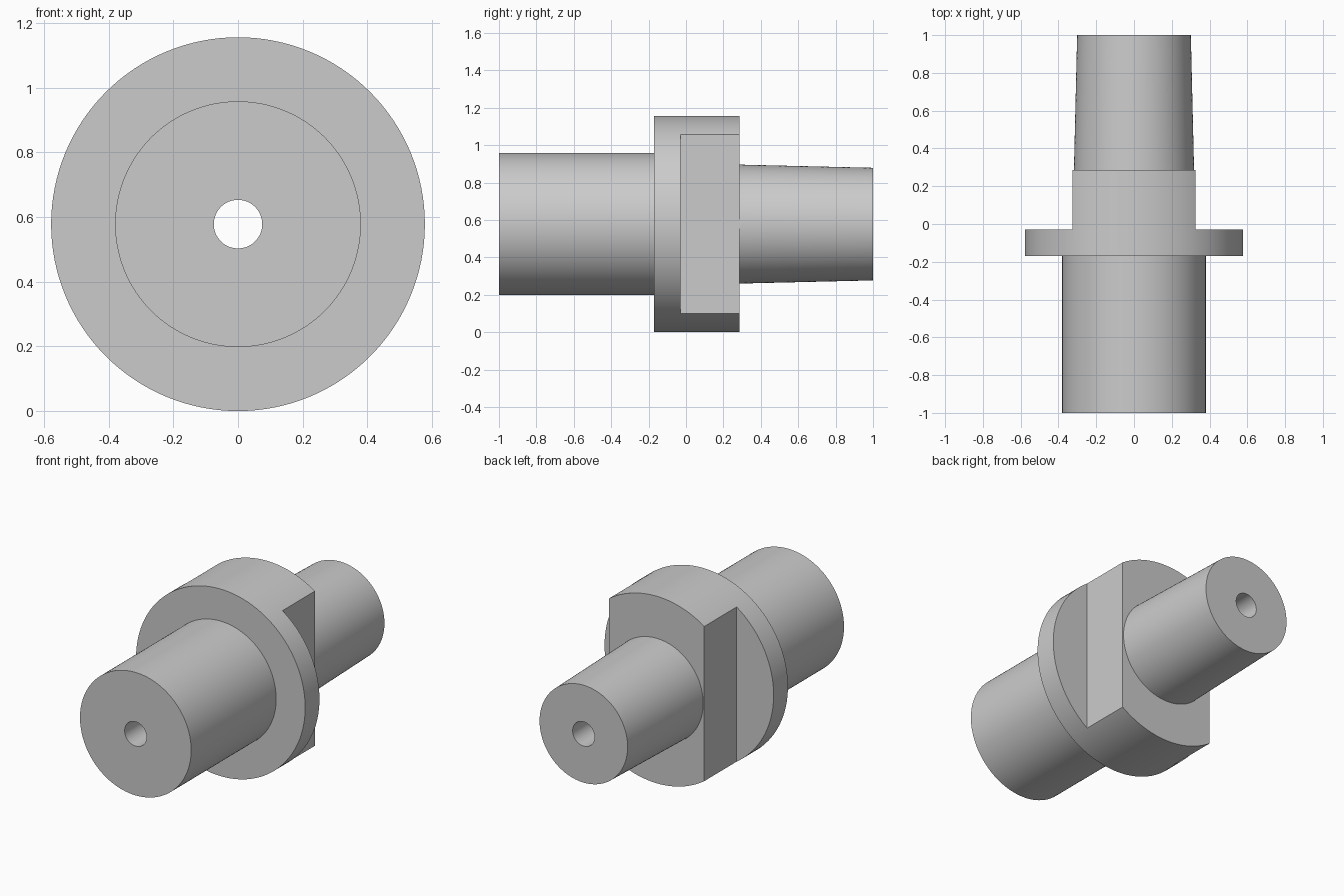
import bpy, bmesh, math
from mathutils import Matrix, Vector

cube = bpy.data.objects.get("Cube")
if cube:
    bpy.data.objects.remove(cube, do_unlink=True)

AXIS_Z = 0.578      # height of the shaft axis
FLANGE_R = 0.578
BORE_R = 0.075
FLAT_X = 0.325      # distance of the flange flats from the axis
FLAT_Y = -0.03      # where the flats begin
COLLAR_BACK = 0.286

steel = bpy.data.materials.new("plain_grey")
steel.use_nodes = True
grey = (0.6, 0.6, 0.6, 1)
steel.diffuse_color = grey
steel.node_tree.nodes["Principled BSDF"].inputs["Base Color"].default_value = grey


def add_object(name, bm):
    bmesh.ops.recalc_face_normals(bm, faces=bm.faces)
    mesh = bpy.data.meshes.new(name)
    bm.to_mesh(mesh)
    bm.free()
    mesh.materials.append(steel)
    obj = bpy.data.objects.new(name, mesh)
    bpy.context.collection.objects.link(obj)
    return obj


def lathe(name, profile, steps=128):
    """Revolve a closed (radius, y) profile around the shaft axis."""
    bm = bmesh.new()
    verts = [bm.verts.new((0, y, AXIS_Z + r)) for r, y in profile]
    edges = [bm.edges.new((v, verts[(i + 1) % len(verts)])) for i, v in enumerate(verts)]
    bmesh.ops.spin(bm, geom=verts + edges, cent=(0, 0, AXIS_Z), axis=(0, 1, 0),
                   angle=math.tau, steps=steps, use_merge=True)
    bmesh.ops.remove_doubles(bm, verts=bm.verts, dist=1e-5)
    return add_object(name, bm)


def box(name, low, high):
    low, high = Vector(low), Vector(high)
    bm = bmesh.new()
    bmesh.ops.create_cube(bm, size=1, matrix=Matrix.Translation((low + high) / 2)
                          @ Matrix.Diagonal((*(high - low), 1)))
    return add_object(name, bm)


# Straight front shaft, flange and tapered rear shaft with a through bore
body = lathe("flanged_shaft", [
    (BORE_R, -1), (0.38, -1), (0.38, -0.17), (FLANGE_R, -0.17),
    (FLANGE_R, COLLAR_BACK), (0.318, COLLAR_BACK), (0.301, 1), (BORE_R, 1)])

# Wrench flats cut into both sides of the rear part of the flange
for side, label in ((1, "left"), (-1, "right")):
    xs = sorted((side * FLAT_X, side))
    cutter = box(label + "_flat_cutter", (xs[0], FLAT_Y, -0.2), (xs[1], 0.6, 1.4))
    cutter.hide_render = True
    cut = body.modifiers.new(label + "_flat", "BOOLEAN")
    cut.operation = "DIFFERENCE"
    cut.solver = "EXACT"
    cut.object = cutter
    bpy.context.view_layer.objects.active = body
    bpy.ops.object.modifier_apply(modifier=cut.name)
    bpy.data.objects.remove(cutter, do_unlink=True)

# Smooth round surfaces with crisp machined edges
bpy.ops.object.select_all(action="DESELECT")
body.select_set(True)
bpy.context.view_layer.objects.active = body
bpy.ops.object.shade_smooth_by_angle(angle=math.radians(30))
